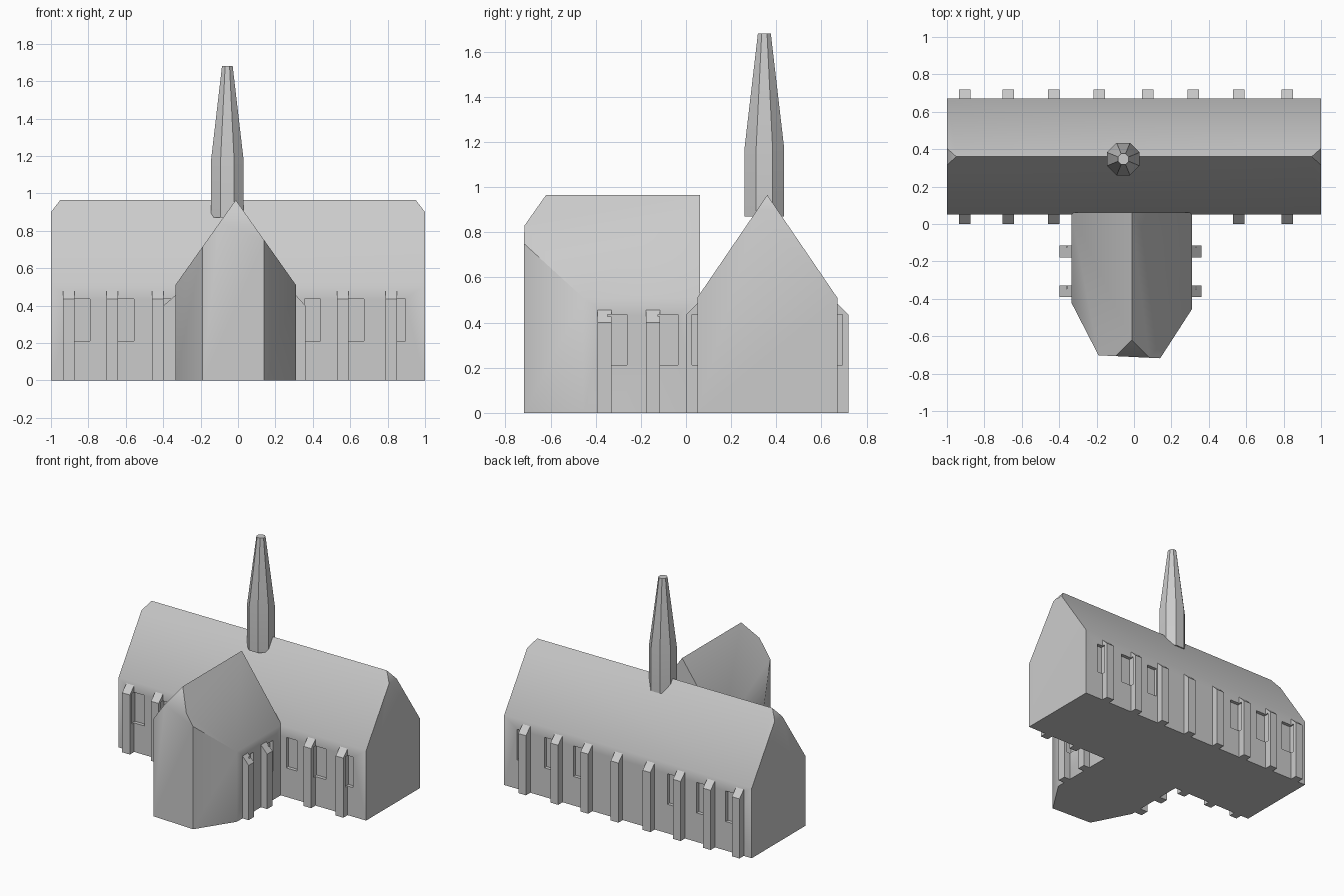
import bpy, bmesh, math
from mathutils import Vector

if "Cube" in bpy.data.objects:
    bpy.data.objects.remove(bpy.data.objects["Cube"])

stone = bpy.data.materials.new("grey stone")
stone.diffuse_color = (0.6, 0.6, 0.6, 1)
stone.use_nodes = True
stone.node_tree.nodes["Principled BSDF"].inputs["Base Color"].default_value = stone.diffuse_color

RIDGE, EAVE = 0.965, 0.51


def make(name, bm):
    bmesh.ops.recalc_face_normals(bm, faces=bm.faces)
    me = bpy.data.meshes.new(name)
    bm.to_mesh(me)
    bm.free()
    me.materials.append(stone)
    ob = bpy.data.objects.new(name, me)
    bpy.context.collection.objects.link(ob)
    return ob


def prism(bm, points, offset):
    """Extrude a closed polygon along an offset vector."""
    face = bm.faces.new([bm.verts.new(p) for p in points])
    ext = bmesh.ops.extrude_face_region(bm, geom=[face], use_keep_orig=True)
    verts = [g for g in ext["geom"] if isinstance(g, bmesh.types.BMVert)]
    bmesh.ops.translate(bm, verts=verts, vec=offset)


def trim(bm, co, normal):
    """Slice off everything on the normal side of a plane and cap the cut."""
    geom = bm.verts[:] + bm.edges[:] + bm.faces[:]
    cut = bmesh.ops.bisect_plane(bm, geom=geom, plane_co=co, plane_no=Vector(normal).normalized(),
                                 clear_outer=True, dist=1e-5)
    edges = [g for g in cut["geom_cut"] if isinstance(g, bmesh.types.BMEdge)]
    bmesh.ops.edgeloop_fill(bm, edges=edges)


def box(bm, x0, x1, y0, y1, z0, z1):
    prism(bm, [(x0, y0, z0), (x1, y0, z0), (x1, y1, z0), (x0, y1, z0)], (0, 0, z1 - z0))


# Nave: long gabled hall with clipped ridge ends
bm = bmesh.new()
prism(bm, [(-1, 0.05, 0), (-1, 0.67, 0), (-1, 0.67, EAVE), (-1, 0.36, RIDGE), (-1, 0.05, EAVE)], (2, 0, 0))
for s in (-1, 1):
    trim(bm, (s * 0.95, 0.36, RIDGE), (s * 0.065, 0, 0.05))
nave = make("nave", bm)

# Transept: polygonal-ended wing under its own gable roof
bm = bmesh.new()
plan = [(-0.335, 0.062), (-0.335, -0.42), (-0.19, -0.702), (0.14, -0.718), (0.31, -0.455), (0.31, 0.062)]
prism(bm, [(x, y, 0) for x, y in plan], (0, 0, 1.2))
trim(bm, (-0.012, 0, RIDGE), (-(RIDGE - EAVE), 0, 0.323))
trim(bm, (-0.012, 0, RIDGE), (RIDGE - EAVE, 0, 0.322))
trim(bm, (-0.012, -0.62, RIDGE), (0, -0.135, 0.095))
transept = make("transept", bm)

# Buttresses with sloping tops
BAYS = [-0.905, -0.672, -0.43, -0.185, 0.073, 0.317, 0.56, 0.82]
HALF = 0.031


def buttress(bm, wall, outer, centre, low, high, along_x):
    inner = wall + (wall - outer) * 0.2
    profile = [(inner, 0), (outer, 0), (outer, low), (wall, high), (inner, high)]
    a = centre - HALF
    if along_x:
        prism(bm, [(a, d, z) for d, z in profile], (2 * HALF, 0, 0))
    else:
        prism(bm, [(d, a, z) for d, z in profile], (0, 2 * HALF, 0))


bm = bmesh.new()
for i, x in enumerate(BAYS):
    buttress(bm, 0.67, 0.72, x, 0.435, 0.485, True)
    if i not in (3, 4, 5):
        buttress(bm, 0.05, 0.0, x, 0.435, 0.485, True)
nave_buttresses = make("nave_buttresses", bm)

bm = bmesh.new()
for y in (-0.36, -0.147):
    buttress(bm, 0.31, 0.36, y, 0.40, 0.455, False)
    buttress(bm, -0.335, -0.398, y, 0.40, 0.455, False)
transept_buttresses = make("transept_buttresses", bm)

# Window recesses, nicking the neighbouring buttresses
bm = bmesh.new()
for x0, x1 in ((-0.885, -0.79), (-0.65, -0.555), (-0.41, -0.318), (0.355, 0.44), (0.582, 0.675), (0.84, 0.895)):
    box(bm, x0, x1, 0.027, 0.075, 0.212, 0.435)
    box(bm, x0, x1, 0.645, 0.693, 0.212, 0.435)
nave_cutter = make("nave_window_cutter", bm)

bm = bmesh.new()
for y0, y1 in ((-0.348, -0.262), (-0.125, -0.036)):
    box(bm, 0.285, 0.335, y0, y1, 0.212, 0.435)
    box(bm, -0.36, -0.31, y0, y1, 0.212, 0.435)
transept_cutter = make("transept_window_cutter", bm)

for ob, cutter in ((nave, nave_cutter), (nave_buttresses, nave_cutter),
                   (transept, transept_cutter), (transept_buttresses, transept_cutter)):
    mod = ob.modifiers.new("windows", "BOOLEAN")
    mod.operation, mod.solver, mod.object = "DIFFERENCE", "EXACT", cutter
    bpy.context.view_layer.objects.active = ob
    bpy.ops.object.modifier_apply(modifier=mod.name)
for cutter in (nave_cutter, transept_cutter):
    bpy.data.objects.remove(cutter)

# Spire: eight-sided shaft with a tapering blunt top
bm = bmesh.new()
rings = []
for r, z in ((0.094, 0.87), (0.094, 1.18), (0.031, 1.68)):
    angles = [math.radians(22.5 + 45 * k) for k in range(8)]
    rings.append([bm.verts.new((-0.057 + r * math.cos(a), 0.347 + r * math.sin(a), z)) for a in angles])
for low, high in zip(rings, rings[1:]):
    for k in range(8):
        n = (k + 1) % 8
        bm.faces.new((low[k], low[n], high[n], high[k]))
bm.faces.new(rings[0])
bm.faces.new(rings[-1])
spire = make("spire", bm)

# Soft eaves and wall bends, crisp corners
for ob in (nave, transept, nave_buttresses, transept_buttresses, spire):
    bpy.ops.object.select_all(action="DESELECT")
    ob.select_set(True)
    bpy.context.view_layer.objects.active = ob
    bpy.ops.object.shade_smooth_by_angle(angle=math.radians(40))
